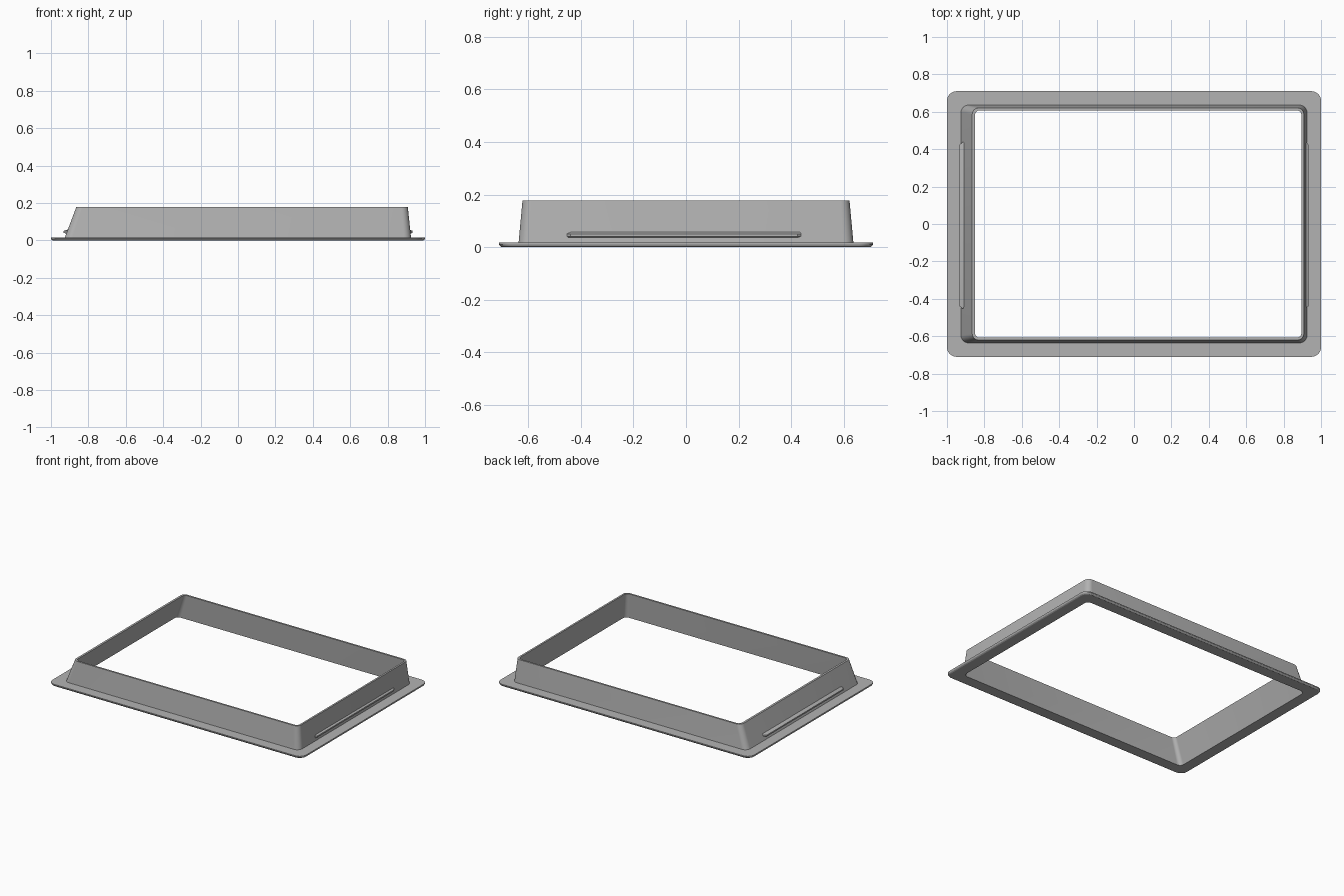
import bpy, bmesh, math

cube = bpy.data.objects.get("Cube")
if cube:
    bpy.data.objects.remove(cube, do_unlink=True)

# Single grey plastic
grey = bpy.data.materials.new("grey_plastic")
grey.use_nodes = True
colour = (0.45, 0.45, 0.45, 1)
grey.diffuse_color = colour
grey.node_tree.nodes["Principled BSDF"].inputs["Base Color"].default_value = colour


def rounded_rect(x0, x1, y0, y1, r, z, steps=8):
    """Counter-clockwise outline with rounded corners."""
    centres = [(x1 - r, y1 - r), (x0 + r, y1 - r), (x0 + r, y0 + r), (x1 - r, y0 + r)]
    pts = []
    for i, (cx, cy) in enumerate(centres):
        for k in range(steps + 1):
            a = math.pi / 2 * (i + k / steps)
            pts.append((cx + r * math.cos(a), cy + r * math.sin(a), z))
    return pts


def loft(name, sections, closed=False):
    """Skin matching outlines; close into a ring or cap the ends."""
    bm = bmesh.new()
    loops = [[bm.verts.new(p) for p in s] for s in sections]
    pairs = list(zip(loops, loops[1:]))
    if closed:
        pairs.append((loops[-1], loops[0]))
    else:
        bm.faces.new(loops[0])
        bm.faces.new(loops[-1])
    for a, b in pairs:
        n = len(a)
        for i in range(n):
            j = (i + 1) % n
            bm.faces.new((a[i], a[j], b[j], b[i]))
    bmesh.ops.recalc_face_normals(bm, faces=bm.faces)
    mesh = bpy.data.meshes.new(name)
    bm.to_mesh(mesh)
    bm.free()
    mesh.materials.append(grey)
    obj = bpy.data.objects.new(name, mesh)
    bpy.context.collection.objects.link(obj)
    bpy.ops.object.select_all(action="DESELECT")
    obj.select_set(True)
    bpy.context.view_layer.objects.active = obj
    bpy.ops.object.shade_smooth_by_angle(angle=math.radians(25))
    return obj


# Flange and tapered wall: one closed ring of outlines, left side leaning most
loft("frame", [
    rounded_rect(-0.915, 0.913, -0.622, 0.622, 0.03, 0),
    rounded_rect(-0.99, 0.99, -0.70, 0.70, 0.045, 0),
    rounded_rect(-0.997, 0.997, -0.706, 0.706, 0.05, 0.004),
    rounded_rect(-1, 1, -0.71, 0.71, 0.052, 0.01),
    rounded_rect(-1, 1, -0.71, 0.71, 0.052, 0.017),
    rounded_rect(-0.925, 0.925, -0.636, 0.636, 0.04, 0.017),
    rounded_rect(-0.865, 0.908, -0.621, 0.621, 0.035, 0.178),
    rounded_rect(-0.85, 0.895, -0.608, 0.608, 0.025, 0.178),
], closed=True)

# Snap ribs along the short sides, with a ridge and sloped ends
for name, side, root, tip in (("left_rib", 1, 0.914, 0.934), ("right_rib", -1, 0.905, 0.934)):
    def section(y, reach, half):
        return [(side * root, y, 0.046 - half),
                (side * (root + reach), y, 0.046 - half * 0.35),
                (side * (root + reach), y, 0.046 + half * 0.35),
                (side * root, y, 0.046 + half)]
    reach = tip - root
    loft(name, [section(-0.453, reach * 0.35, 0.014), section(-0.438, reach, 0.014),
                section(0.423, reach, 0.014), section(0.438, reach * 0.35, 0.014)])
